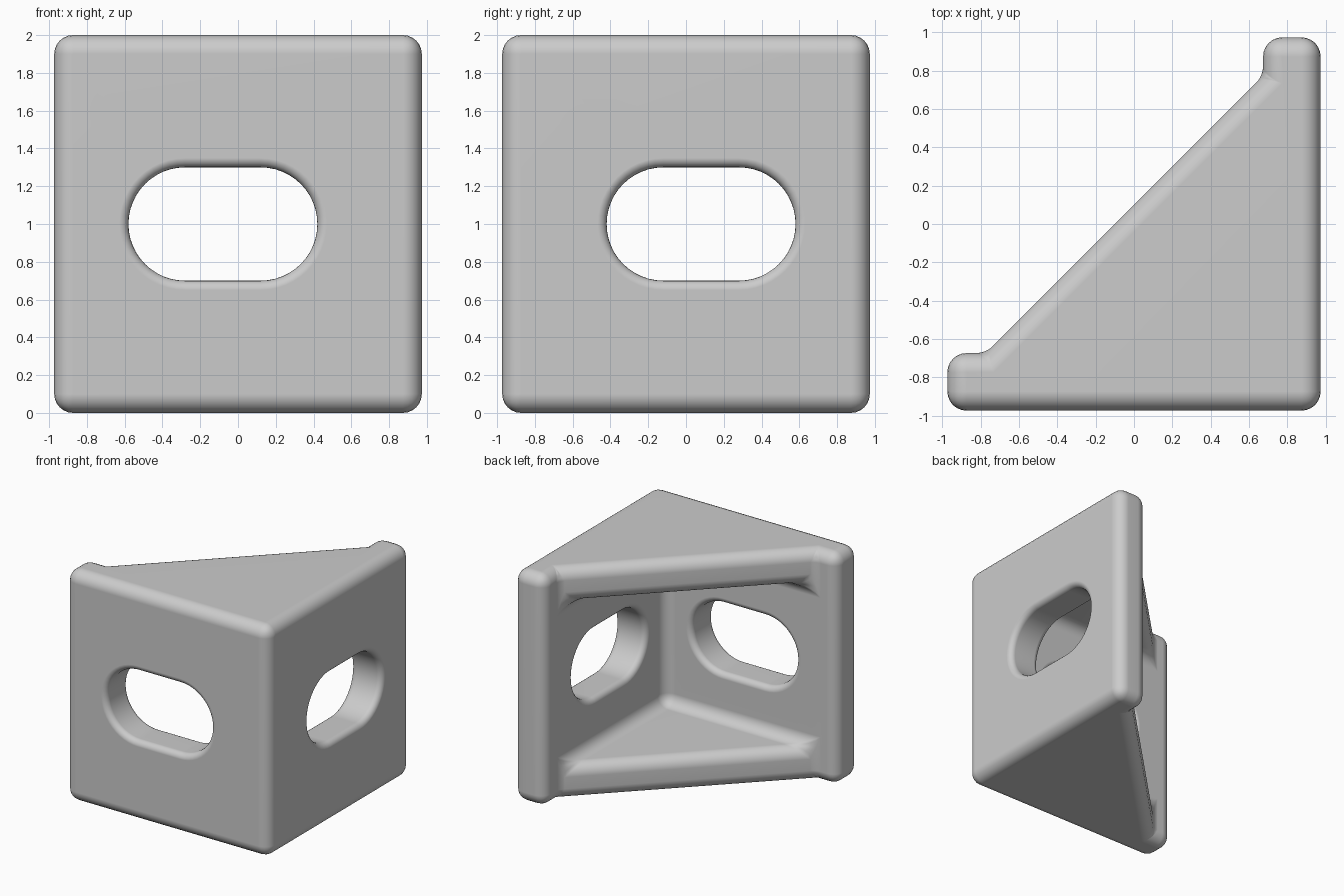
import bpy, bmesh
from math import sin, cos, pi, radians

H = 0.973        # half width of the bracket
WALL = 0.3       # thickness of walls and gussets
T = H - WALL     # inner wall face
R = 0.1          # edge rounding
SLOT_R = 0.05    # rounding of the slot rims

cube = bpy.data.objects.get("Cube")
if cube:
    bpy.data.objects.remove(cube, do_unlink=True)


def make_object(name, bm):
    bmesh.ops.recalc_face_normals(bm, faces=bm.faces[:])
    mesh = bpy.data.meshes.new(name)
    bm.to_mesh(mesh)
    bm.free()
    obj = bpy.data.objects.new(name, mesh)
    bpy.context.scene.collection.objects.link(obj)
    return obj


def build_body():
    """Two walls at a right angle, joined by a triangular gusset above and below."""
    plan = {"A": (-H, -H), "B": (H, -H), "C": (H, H), "D": (T, H),
            "E": (T, T + 0.1), "F": (-T - 0.1, -T), "G": (-H, -T), "K": (T, -T)}
    levels = (0, WALL, 2 - WALL, 2)
    bm = bmesh.new()
    verts = {}

    def face(text):
        loop = []
        for key in text.split():
            if key not in verts:
                verts[key] = bm.verts.new((*plan[key[0]], levels[int(key[1])]))
            loop.append(verts[key])
        bm.faces.new(loop)

    # outer sides
    for a, b in ("AB", "BC", "CD", "GA"):
        face(f"{a}0 {b}0 {b}3 {a}3")
    # inner wall faces
    for a, b in ("DE", "GF"):
        face(f"{a}0 {a}3 {b}3 {b}2 K2 K1 {b}1 {b}0")
    # gussets: outer face, sloping edge, inner face
    for outer, inner in ((0, 1), (3, 2)):
        face(" ".join(f"{c}{outer}" for c in "ABCDEFG"))
        face(f"E{outer} F{outer} F{inner} E{inner}")
        face(f"E{inner} F{inner} K{inner}")

    # gentler rounding where the sloping edge runs into the walls
    weight = bm.edges.layers.float.new("bevel_weight_edge")
    soft = [{verts[f"{c}{i}"], verts[f"{c}{j}"]} for c in "EF" for i, j in ((0, 1), (2, 3))]
    for e in bm.edges:
        e[weight] = 0.45 if set(e.verts) in soft else 1.0
    return make_object("corner_bracket", bm)


def build_slot_cutter(name, place):
    """Rounded slot that flares at both wall faces; place maps (u, depth, z) to a point."""
    arc = [radians(a) for a in (18, 36, 54, 72, 90)]
    rim = [(-0.01, 0.11)] + [(SLOT_R * (1 - cos(a)), SLOT_R * (1 - sin(a))) for a in arc]
    profile = rim + [(WALL - t, o) for t, o in reversed(rim)]
    n = 24
    bm = bmesh.new()
    rings = []
    for depth, grow in profile:
        ring = []
        for side in (1, -1):
            for i in range(n + 1):
                a = -pi / 2 + pi * i / n
                u = -0.08 + side * (0.2 + (0.3 + grow) * cos(a))
                z = 1 + side * (0.3 + grow) * sin(a)
                ring.append(bm.verts.new(place(u, depth, z)))
        rings.append(ring)
    for r0, r1 in zip(rings, rings[1:]):
        for i in range(len(r0)):
            j = (i + 1) % len(r0)
            bm.faces.new((r0[i], r0[j], r1[j], r1[i]))
    bm.faces.new(rings[0])
    bm.faces.new(rings[-1])
    cutter = make_object(name, bm)
    cutter.hide_render = True
    return cutter


bracket = build_body()
cutters = [
    build_slot_cutter("front_slot_cutter", lambda u, d, z: (u, -H + d, z)),
    build_slot_cutter("side_slot_cutter", lambda u, d, z: (H - d, -u, z)),
]

# round the body, then cut the slots
bevel = bracket.modifiers.new("rounding", 'BEVEL')
bevel.limit_method = 'WEIGHT'
bevel.width = R
bevel.segments = 6
bevel.use_clamp_overlap = False
for cutter in cutters:
    cut = bracket.modifiers.new(cutter.name, 'BOOLEAN')
    cut.operation = 'DIFFERENCE'
    cut.solver = 'EXACT'
    cut.object = cutter

for obj in bpy.context.view_layer.objects:
    obj.select_set(False)
bpy.context.view_layer.objects.active = bracket
bracket.select_set(True)
for name in [m.name for m in bracket.modifiers]:
    bpy.ops.object.modifier_apply(modifier=name)
for cutter in cutters:
    bpy.data.objects.remove(cutter, do_unlink=True)

# smooth shading that keeps the flat faces flat
bpy.ops.object.shade_smooth_by_angle(angle=radians(35))
normals = bracket.modifiers.new("flat_faces", 'WEIGHTED_NORMAL')
normals.keep_sharp = True

# single grey finish
grey = bpy.data.materials.new("light_grey")
grey.use_nodes = True
colour = (0.6, 0.6, 0.6, 1)
grey.diffuse_color = colour
grey.node_tree.nodes["Principled BSDF"].inputs["Base Color"].default_value = colour
bracket.data.materials.clear()
bracket.data.materials.append(grey)
